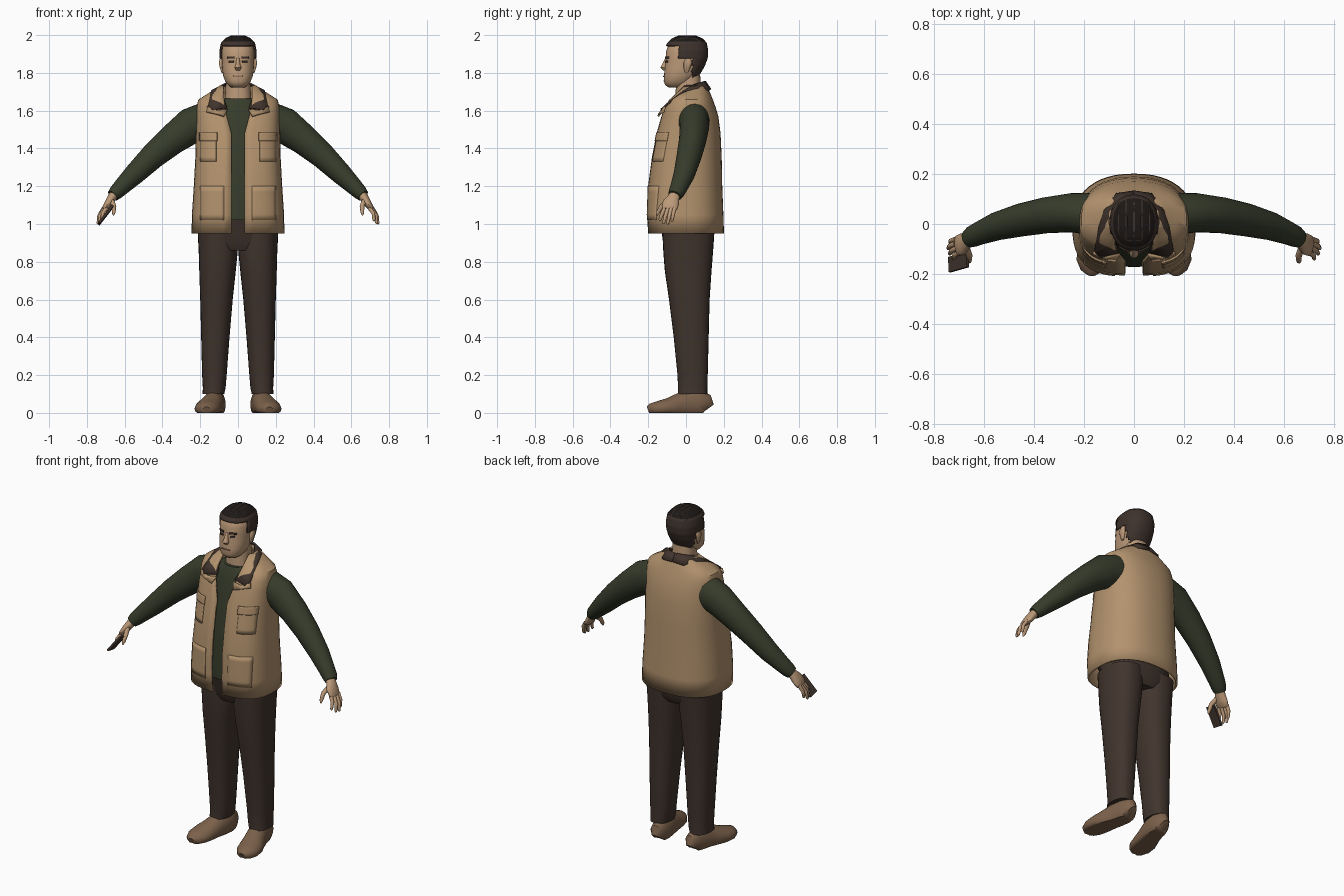
import bpy, bmesh, math
from mathutils import Vector, Matrix

if "Cube" in bpy.data.objects:
    bpy.data.objects.remove(bpy.data.objects["Cube"])


def material(name, rgb):
    m = bpy.data.materials.new(name)
    m.diffuse_color = (*rgb, 1)
    m.use_nodes = True
    m.node_tree.nodes["Principled BSDF"].inputs["Base Color"].default_value = m.diffuse_color
    return m


TAN = material("tan_canvas", (0.45, 0.29, 0.155))
GREEN = material("dark_green_knit", (0.037, 0.045, 0.024))
BROWN = material("dark_brown_cloth", (0.052, 0.034, 0.026))
SKIN = material("skin", (0.50, 0.32, 0.19))
LIP = material("lip", (0.28, 0.15, 0.09))
HAIR = material("brown_hair", (0.048, 0.032, 0.025))
BLACK = material("black_hair", (0.012, 0.009, 0.008))
SHOE = material("brown_leather", (0.20, 0.12, 0.07))


def finish(name, bm, mat, solid=0):
    bmesh.ops.recalc_face_normals(bm, faces=bm.faces)
    me = bpy.data.meshes.new(name)
    bm.to_mesh(me)
    bm.free()
    me.materials.append(mat)
    ob = bpy.data.objects.new(name, me)
    bpy.context.collection.objects.link(ob)
    if solid:
        mod = ob.modifiers.new("thickness", "SOLIDIFY")
        mod.thickness, mod.offset = solid, 0
    return ob


def skin_rows(rows, closed=True, caps=True):
    """Join rows of points into a surface."""
    bm = bmesh.new()
    vs = [[bm.verts.new(p) for p in r] for r in rows]
    n = len(rows[0])
    for a, b in zip(vs, vs[1:]):
        for i in range(n if closed else n - 1):
            j = (i + 1) % n
            bm.faces.new((a[i], a[j], b[j], b[i]))
    if caps:
        bm.faces.new(vs[0])
        bm.faces.new(vs[-1])
    return bm


def power(v, p):
    return math.copysign(abs(v) ** p, v)


def sym(rings):
    return [(z, -rx, rx, yf, yb) for z, rx, yf, yb in rings]


def ring_at(rings, z):
    for a, b in zip(rings, rings[1:]):
        if a[0] <= z <= b[0]:
            t = (z - a[0]) / (b[0] - a[0])
            return tuple(p + (q - p) * t for p, q in zip(a, b))
    return rings[0] if z < rings[0][0] else rings[-1]


def loft_rows(rings, n=32, ef=2.3, eb=2.3, s=1, gap=None):
    """Horizontal rounded sections (z, x0, x1, front y, back y)."""
    rows = []
    for z, x0, x1, yf, yb in rings:
        cx, rx, cy, ry = (x0 + x1) / 2, (x1 - x0) / 2, (yf + yb) / 2, (yb - yf) / 2
        a0 = math.asin(min(0.95, gap(z) / rx) ** (ef / 2)) if gap else 0
        row = []
        for i in range(n):
            a = a0 + (2 * math.pi - 2 * a0) * i / (n - 1 if gap else n)
            e = ef if math.cos(a) > 0 else eb
            row.append((s * (cx + rx * power(math.sin(a), 2 / e)),
                        cy - ry * power(math.cos(a), 2 / e), z))
        rows.append(row)
    return rows


def loft(name, rings, mat, **kw):
    return finish(name, skin_rows(loft_rows(rings, **kw)), mat)


def front_y(rings, x, z, e):
    _, x0, x1, yf, yb = ring_at(rings, z)
    t = min(1, abs(x / x1)) ** e
    return (yf + yb) / 2 - (yb - yf) / 2 * (1 - t) ** (1 / e)


def plate(name, rings, e, x0, x1, z0, z1, off, mat, s=1):
    """Thin patch that follows the front of a loft."""
    rows = []
    for j in range(7):
        z = z0 + (z1 - z0) * j / 6
        xs = [x0 + (x1 - x0) * i / 8 for i in range(9)]
        rows.append([(s * x, front_y(rings, x, z, e) - off, z) for x in xs])
    return finish(name, skin_rows(rows, False, False), mat, 0.006)


def tube(name, pts, mat, n=20, s=1, floor=None):
    """Sections (x, y, z, side radius, other radius) swept along a path."""
    c = [Vector(p[:3]) for p in pts]
    run = (c[-1] - c[0]).normalized()
    ref = Vector((1, 0, 0)) if abs(run.y) > 0.7 else Vector((0, 1, 0))
    rows = []
    for i, p in enumerate(pts):
        t = (c[min(i + 1, len(c) - 1)] - c[max(i - 1, 0)]).normalized()
        u = (ref - t * t.dot(ref)).normalized()
        w = t.cross(u)
        row = []
        for k in range(n):
            a = 2 * math.pi * k / n
            q = c[i] + u * p[3] * math.cos(a) + w * p[4] * math.sin(a)
            row.append((s * q.x, q.y, q.z if floor is None else max(q.z, floor)))
        rows.append(row)
    return finish(name, skin_rows(rows), mat)


# Vest, open down the front
VEST = sym([(.95, .24, -.195, .195), (1.05, .238, -.2, .192), (1.2, .228, -.195, .186),
            (1.35, .22, -.175, .183), (1.48, .217, -.15, .177), (1.57, .215, -.125, .165),
            (1.62, .213, -.108, .15), (1.655, .205, -.085, .137), (1.68, .165, -.06, .127),
            (1.705, .125, -.035, .117), (1.73, .09, -.02, .105)])
opening = lambda z: .035 + .04 * min(1, max(0, (z - 1.48) / .15))
finish("vest", skin_rows(loft_rows(VEST, n=49, ef=3, eb=2.3, gap=opening), False, False), TAN, .012)

# Sweater body and trousers top
loft("sweater_body", sym([(1.02, .2, -.172, .15), (1.2, .195, -.17, .15), (1.35, .19, -.152, .15),
     (1.5, .185, -.125, .145), (1.6, .17, -.1, .125), (1.64, .13, -.088, .105),
     (1.665, .078, -.075, .09)]), GREEN)
loft("trouser_hips", sym([(.86, .16, -.1, .12), (.9, .205, -.12, .145), (.96, .212, -.13, .15),
     (1.04, .195, -.155, .15)]), BROWN)

COLLAR_IN = [(0, .1, 1.755), (.05, .088, 1.752), (.08, .04, 1.735), (.085, -.02, 1.7),
             (.073, -.075, 1.655), (.058, -.112, 1.615)]
COLLAR_OUT = [(0, .13, 1.712), (.07, .12, 1.705), (.118, .055, 1.715), (.142, -.01, 1.703),
              (.158, -.108, 1.628), (.135, -.132, 1.605)]
LEG = [(.1, .073, .188, -.043, .113), (.13, .066, .186, -.042, .113), (.2, .06, .19, -.045, .115),
       (.4, .045, .195, -.065, .12), (.6, .028, .2, -.09, .125), (.75, .012, .205, -.112, .135),
       (.85, .002, .208, -.12, .143), (.95, 0, .213, -.125, .15)]
SHOE_SECTIONS = [(.115, .115, .025, .06), (.105, .115, .042, .1), (.06, .118, .053, .125),
                 (0, .128, .056, .122), (-.05, .143, .061, .098), (-.1, .158, .068, .076),
                 (-.15, .166, .064, .062), (-.185, .168, .045, .05), (-.2, .168, .02, .034)]
ARM = [(.17, .04, 1.545, .085, .1), (.25, .045, 1.52, .078, .095), (.35, .035, 1.445, .072, .08),
       (.45, .016, 1.36, .066, .068), (.55, -.01, 1.262, .056, .056), (.62, -.038, 1.193, .046, .044),
       (.645, -.05, 1.168, .043, .04), (.662, -.06, 1.15, .036, .033)]
FINGERS = [((.71, -.06, 1.085), (.733, -.075, 1.012)), ((.711, -.078, 1.08), (.742, -.098, .998)),
           ((.706, -.096, 1.08), (.735, -.12, 1.0)), ((.696, -.112, 1.085), (.72, -.14, 1.015))]

# Head profile shared by the face parts and the hair
HEAD = sym([(1.722, .035, -.09, 0), (1.735, .052, -.11, .012), (1.755, .068, -.118, .035),
            (1.79, .08, -.116, .062), (1.83, .084, -.112, .085), (1.87, .086, -.107, .1),
            (1.91, .087, -.107, .103), (1.95, .079, -.091, .095), (1.972, .058, -.066, .073),
            (1.985, .03, -.035, .042)])

for s, side in ((1, "left"), (-1, "right")):
    # Collar wing, lapel and pockets
    rows = [[(s * x, y, z) for x, y, z in row] for row in (COLLAR_IN, COLLAR_OUT)]
    finish(side + "_collar", skin_rows(rows, False, False), BROWN, .01)
    lapel = [[(.055, -.12, 1.605), (.11, -.13, 1.6), (.162, -.112, 1.622)],
             [(.075, -.148, 1.57), (.12, -.142, 1.583), (.166, -.118, 1.592)]]
    finish(side + "_lapel", skin_rows([[(s * x, y, z) for x, y, z in r] for r in lapel], False, False),
           TAN, .01)
    plate(side + "_chest_pocket", VEST, 3, .115, .2, 1.33, 1.48, .008, TAN, s)
    plate(side + "_pocket_flap", VEST, 3, .11, .203, 1.44, 1.485, .013, TAN, s)
    plate(side + "_hip_pocket", VEST, 3, .075, .2, 1.02, 1.2, .007, TAN, s)
    # Leg and shoe
    loft(side + "_trouser_leg", LEG, BROWN, s=s, n=28)
    tube(side + "_shoe", [(cx, y, h * .35, w, h * .65) for y, cx, w, h in SHOE_SECTIONS],
         SHOE, n=28, s=s, floor=0)
    # Sleeve, hand and fingers
    tube(side + "_sleeve", ARM, GREEN, n=28, s=s)
    tube(side + "_palm", [(.645, -.052, 1.168, .028, .024), (.667, -.065, 1.14, .031, .024),
         (.685, -.08, 1.112, .044, .021), (.703, -.087, 1.085, .042, .016),
         (.709, -.089, 1.077, .034, .009)], SKIN, s=s)
    for k, (a, b) in enumerate(FINGERS):
        a, b = Vector(a), Vector(b)
        m = (a + b) / 2 + Vector((.009, 0, .006))
        e = b + (m - b) * .15
        tube(f"{side}_finger_{k + 1}", [(*a, .011, .011), (*m, .01, .01), (*e, .008, .008),
             (*b, .003, .003)], SKIN, n=10, s=s)
    tube(side + "_thumb", [(.672, -.085, 1.13, .014, .014), (.657, -.128, 1.095, .013, .013),
         (.658, -.148, 1.062, .01, .01), (.66, -.154, 1.047, .004, .004)], SKIN, n=10, s=s)
    # Ear, brow and eye
    loft(side + "_ear", [(1.80, .078, .087, -.005, .01), (1.825, .078, .096, -.012, .022),
         (1.855, .078, .102, -.012, .032), (1.875, .078, .096, -.002, .025)], SKIN, n=14, s=s)
    plate(side + "_brow", HEAD, 2.3, .018, .056, 1.877, 1.886, .003, HAIR, s)
    plate(side + "_eye", HEAD, 2.3, .022, .048, 1.856, 1.866, .001, HAIR, s)

# Head, neck, nose and mouth
loft("head", HEAD, SKIN)
loft("neck", sym([(1.6, .075, -.06, .08), (1.7, .067, -.055, .08), (1.79, .062, -.05, .075)]), SKIN)
loft("nose", sym([(1.813, .012, -.12, -.09), (1.828, .018, -.136, -.09), (1.845, .012, -.127, -.09),
     (1.878, .008, -.11, -.09)]), SKIN, n=14)
plate("mouth", HEAD, 2.3, -.026, .026, 1.778, 1.785, .001, LIP)

# Hair shell trimmed to the hairline, darker on the crown
CAP = [(z + .008, x0 - .007, x1 + .007, yf - .005, yb + .011) for z, x0, x1, yf, yb in HEAD]
levels = [1.775 + (1.993 - 1.775) * i / 30 for i in range(31)]
bm = skin_rows(loft_rows([ring_at(CAP, z) for z in levels], n=40))


def bare(f):
    c = f.calc_center_median()
    hair = c.z > 1.945 or (c.y > -.04 and c.z > 1.875) or (c.y > .035 and len(f.verts) == 4)
    return not hair


bmesh.ops.delete(bm, geom=[f for f in bm.faces if bare(f)], context="FACES")
hair = finish("hair", bm, HAIR, .008)
hair.data.materials.append(BLACK)
for p in hair.data.polygons:
    p.material_index = int(p.center.z > 1.965)


def crown_z(x, y):
    z = 1.993
    while z > 1.93:
        _, _, rx, yf, yb = ring_at(CAP, z)
        if abs(x / rx) ** 2.3 + abs((y - (yf + yb) / 2) / ((yb - yf) / 2)) ** 2.3 <= 1:
            break
        z -= .001
    return z


# Combed locks crossing the crown
for k in range(5):
    x = -.06 + .03 * k
    h = .09 * math.sqrt(1 - (x / .095) ** 2)
    ys = [.01 - h + 2 * h * i / 10 for i in range(11)]
    tube(f"long_lock_{k + 1}", [(x, y, crown_z(x, y), .006, .005) for y in ys], HAIR, n=6)
for k in range(6):
    y = -.065 + .03 * k
    h = .078 * math.sqrt(1 - ((y - .01) / .11) ** 2)
    xs = [-h + 2 * h * i / 10 for i in range(11)]
    tube(f"cross_lock_{k + 1}", [(x, y, crown_z(x, y), .005, .004) for x in xs], HAIR, n=6)

# Handheld wallet in the right hand
d = Vector((.07, .02, .09)).normalized()
w = Vector((.1, 1, 0))
w = (w - d * d.dot(w)).normalized()
frame = Matrix((d, w, d.cross(w))).transposed().to_4x4()
bm = bmesh.new()
bmesh.ops.create_cube(bm, size=1, matrix=Matrix.Translation((-.7, -.152, 1.048)) @ frame
                      @ Matrix.Diagonal((.12, .062, .012, 1)))
finish("wallet", bm, BROWN)

# Smooth shading with sharp edges kept
for ob in bpy.context.scene.objects:
    ob.select_set(True)
    bpy.context.view_layer.objects.active = ob
bpy.ops.object.shade_smooth_by_angle(angle=math.radians(40))
